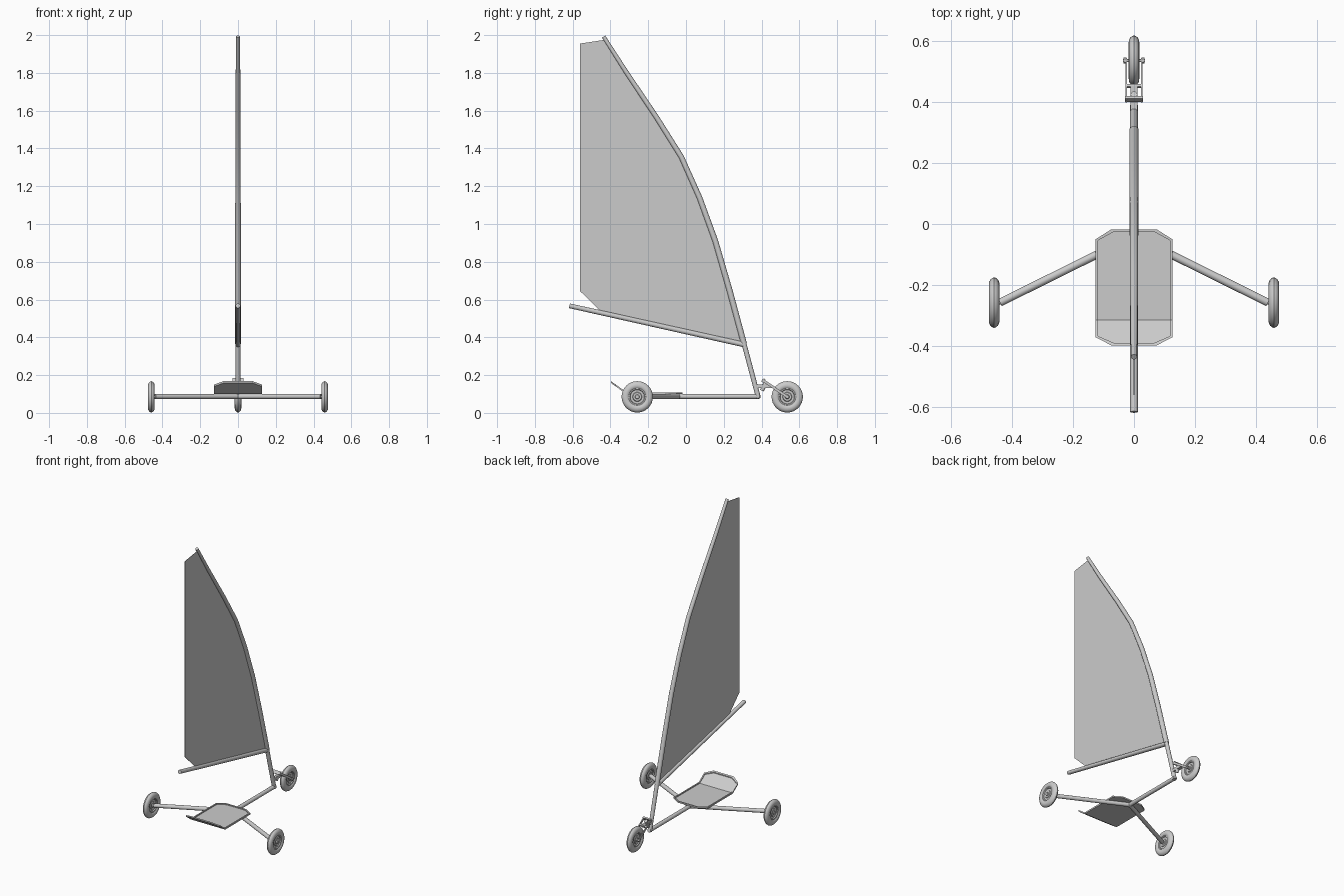
import bpy, bmesh, math
from mathutils import Vector, Matrix

if "Cube" in bpy.data.objects:
    bpy.data.objects.remove(bpy.data.objects["Cube"])

grey = bpy.data.materials.new("light_grey")
grey.diffuse_color = (0.6, 0.6, 0.6, 1)
grey.use_nodes = True
grey.node_tree.nodes["Principled BSDF"].inputs["Base Color"].default_value = grey.diffuse_color


def finish(name, bm, smooth=True):
    bmesh.ops.recalc_face_normals(bm, faces=bm.faces)
    me = bpy.data.meshes.new(name)
    bm.to_mesh(me)
    bm.free()
    ob = bpy.data.objects.new(name, me)
    bpy.context.collection.objects.link(ob)
    me.materials.append(grey)
    if smooth:
        bpy.ops.object.select_all(action='DESELECT')
        ob.select_set(True)
        bpy.context.view_layer.objects.active = ob
        bpy.ops.object.shade_smooth_by_angle(angle=math.radians(35))
    return ob


def tube(name, points, radii, sides=16):
    """Round tube swept along a path, with one radius per point."""
    pts = [Vector(p) for p in points]
    bm, rings = bmesh.new(), []
    for i, p in enumerate(pts):
        d = (pts[min(i + 1, len(pts) - 1)] - pts[max(i - 1, 0)]).normalized()
        u = d.cross(Vector((1, 0, 0)) if abs(d.x) < 0.8 else Vector((0, 0, 1))).normalized()
        v = d.cross(u)
        rings.append([bm.verts.new(p + radii[i] * (u * math.cos(a) + v * math.sin(a)))
                      for a in (2 * math.pi * k / sides for k in range(sides))])
    for a, b in zip(rings, rings[1:]):
        for k in range(sides):
            bm.faces.new((a[k], a[(k + 1) % sides], b[(k + 1) % sides], b[k]))
    bm.faces.new(rings[0])
    bm.faces.new(rings[-1])
    return finish(name, bm)


def box(name, centre, size, tilt=0):
    bm = bmesh.new()
    bmesh.ops.create_cube(bm, size=1, matrix=Matrix.Translation(centre)
                          @ Matrix.Rotation(tilt, 4, 'X') @ Matrix.Diagonal((*size, 1)))
    return finish(name, bm, False)


def wheel(name, centre):
    """Tyre, recessed disc and hub from one half profile (radius, offset)."""
    half = [(0.0, 0.016), (0.010, 0.016), (0.012, 0.010), (0.022, 0.010), (0.025, 0.006),
            (0.037, 0.006), (0.040, 0.012), (0.046, 0.012), (0.049, 0.015), (0.058, 0.0175),
            (0.068, 0.0165), (0.076, 0.012), (0.081, 0.006)]
    prof = half + [(0.083, 0)] + [(r, -w) for r, w in reversed(half)]
    bm = bmesh.new()
    vs = [bm.verts.new((w, r, 0)) for r, w in prof]
    es = [bm.edges.new(e) for e in zip(vs, vs[1:])]
    bmesh.ops.spin(bm, geom=vs + es, axis=(1, 0, 0), cent=(0, 0, 0),
                   angle=2 * math.pi, steps=32)
    bmesh.ops.remove_doubles(bm, verts=bm.verts, dist=1e-5)
    bmesh.ops.translate(bm, verts=bm.verts, vec=centre)
    return finish(name, bm)


AXLE_Z, FRONT_Y, REAR_Y = 0.085, 0.536, -0.258

# Chassis: central beam and splayed rear struts with stub axles
tube("chassis_beam", [(0, -0.05, 0.087), (0, 0.39, 0.087)], [0.013] * 2)
for s, side in ((-1, "left"), (1, "right")):
    tube(side + "_strut", [(0, -0.04, 0.087), (s * 0.44, REAR_Y, 0.087)], [0.013] * 2)
    tube(side + "_axle", [(s * 0.43, REAR_Y, AXLE_Z), (s * 0.472, REAR_Y, AXLE_Z)], [0.007] * 2)
    wheel(side + "_wheel", (s * 0.459, REAR_Y, AXLE_Z))
wheel("steering_wheel", (0, FRONT_Y, AXLE_Z))

# Mast: straight foot, then a bent sleeve tapering to the tip
curve = [(0.307, 0.366), (0.23, 0.652), (0.155, 0.911), (0.072, 1.139),
         (-0.025, 1.356), (-0.155, 1.563), (-0.32, 1.81), (-0.436, 1.992)]
tube("mast_foot", [(0, 0.384, 0.078), (0, 0.304, 0.378)], [0.013] * 2)
tube("mast", [(0, y, z) for y, z in curve],
     [0.0155, 0.0155, 0.015, 0.0145, 0.014, 0.0135, 0.012, 0.010])
tube("boom", [(0, 0.305, 0.362), (0, -0.617, 0.567)], [0.014, 0.0125])

# Sail: thin flat panel between mast, boom and leech
bm = bmesh.new()
outline = curve[:-1] + [(-0.43, 1.975), (-0.562, 1.955), (-0.562, 0.646), (-0.46, 0.545)]
bm.faces.new([bm.verts.new((-0.001, y, z)) for y, z in outline])
ext = bmesh.ops.extrude_face_region(bm, geom=bm.faces[:])
bmesh.ops.translate(bm, vec=(0.002, 0, 0),
                    verts=[g for g in ext["geom"] if isinstance(g, bmesh.types.BMVert)])
finish("sail", bm, False)

# Seat: chamfered tray with a raised rim, its back folded upwards
FOLD = -0.315


def seat_point(x, y, lift=0):
    rise = max(0, FOLD - y) * 0.72
    return (x, y, 0.099 + rise + lift)


def seat_loop(bm, inset, lift):
    right = [(0.075, -0.018), (0.126, -0.05), (0.126, FOLD), (0.126, -0.372), (0.075, -0.398)]
    right = [(x - inset, y if y == FOLD else y + inset * (1 if y < FOLD else -1) *
              (1 if x < 0.1 else 0.5)) for x, y in right]
    pts = right + [(-x, y) for x, y in reversed(right)]
    return [bm.verts.new(seat_point(x, y, lift)) for x, y in pts]


bm = bmesh.new()
loops = [seat_loop(bm, i, l) for i, l in ((0, 0), (0, 0.010), (0.008, 0.010), (0.008, 0.004))]
for a, b in zip(loops, loops[1:]):
    for k in range(10):
        bm.faces.new((a[k], a[(k + 1) % 10], b[(k + 1) % 10], b[k]))
for lp in (loops[0], loops[-1]):
    bm.faces.new([lp[i] for i in (0, 1, 2, 7, 8, 9)])
    bm.faces.new([lp[i] for i in (2, 3, 4, 5, 6, 7)])
finish("seat", bm, False)

# Steering head: pivot block, cross plates, fork arms and axle
tilt = math.atan2(0.085 - 0.172, FRONT_Y - 0.408)
arm_len = math.hypot(FRONT_Y - 0.408, 0.087) + 0.012
box("head_block", (0, 0.412, 0.141), (0.022, 0.085, 0.018))
tube("steering_pivot", [(0, 0.402, 0.118), (0, 0.425, 0.165)], [0.011] * 2)
box("fork_crown", (0, 0.41, 0.172), (0.058, 0.010, 0.022), tilt)
box("foot_bar", (0, 0.453, 0.143), (0.052, 0.010, 0.010), tilt)
for s, side in ((-1, "left"), (1, "right")):
    box(side + "_fork_arm", (s * 0.026, (FRONT_Y + 0.408) / 2, 0.1285),
        (0.005, arm_len, 0.014), tilt)
    tube(side + "_axle_nut", [(s * 0.024, FRONT_Y, AXLE_Z), (s * 0.034, FRONT_Y, AXLE_Z)],
         [0.010] * 2, 6)
tube("front_axle", [(-0.036, FRONT_Y, AXLE_Z), (0.036, FRONT_Y, AXLE_Z)], [0.005] * 2)
